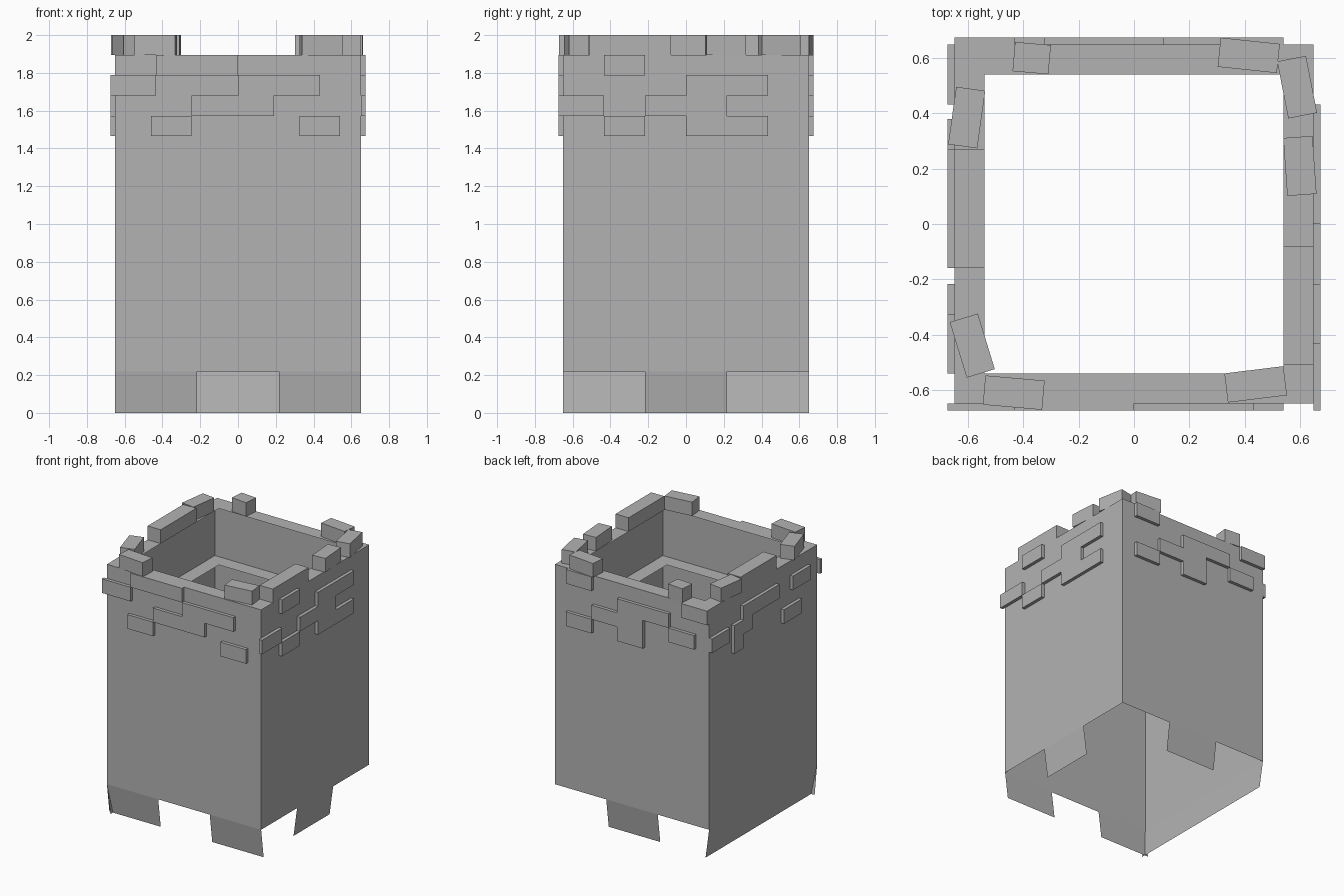
import bpy, bmesh
from math import radians
from mathutils import Matrix, Vector

cube = bpy.data.objects.get("Cube")
if cube:
    bpy.data.objects.remove(cube, do_unlink=True)

stone = bpy.data.materials.new("grey_stone")
stone.use_nodes = True
grey = (0.45, 0.45, 0.45, 1)
stone.diffuse_color = grey
stone.node_tree.nodes["Principled BSDF"].inputs["Base Color"].default_value = grey

HALF, INNER, PROUD = 0.65, 0.54, 0.025
BASE, RIM, TOP, ROW = 0.22, 1.895, 2.0, 0.1075
FIRST = RIM - 4 * ROW

# Each side is laid out facing the front, then turned about z
TURN = {side: Matrix.Rotation(radians(a), 4, 'Z')
        for side, a in (("front", 0), ("right", 90), ("back", 180), ("left", 270))}


def finish(bm, name):
    mesh = bpy.data.meshes.new(name)
    bm.to_mesh(mesh)
    bm.free()
    mesh.materials.append(stone)
    obj = bpy.data.objects.new(name, mesh)
    bpy.context.collection.objects.link(obj)
    return obj


def add_box(bm, lo, hi, matrix=Matrix()):
    lo, hi = Vector(lo), Vector(hi)
    place = Matrix.Translation((lo + hi) / 2) @ Matrix.Diagonal((*(hi - lo), 1))
    bmesh.ops.create_cube(bm, size=1, matrix=matrix @ place)


def add_quad(bm, points, matrix=Matrix()):
    bm.faces.new([bm.verts.new(matrix @ Vector(p)) for p in points])


# Thin outer walls
bm = bmesh.new()
for turn in TURN.values():
    add_quad(bm, [(-HALF, -HALF, BASE), (HALF, -HALF, BASE),
                  (HALF, -HALF, RIM), (-HALF, -HALF, RIM)], turn)
bmesh.ops.remove_doubles(bm, verts=bm.verts, dist=0.0001)
finish(bm, "tower_walls")

# Flat walkway rings: the top rim and the ledge inside
for name, z in (("top_rim", RIM), ("inner_ledge", FIRST)):
    bm = bmesh.new()
    for turn in TURN.values():
        add_quad(bm, [(-HALF, -HALF, z), (HALF, -HALF, z),
                      (INNER, -INNER, z), (-INNER, -INNER, z)], turn)
    bmesh.ops.remove_doubles(bm, verts=bm.verts, dist=0.0001)
    finish(bm, name)

# Broken foot flaps, leaning slightly inwards
FLAPS = {"front": [(-HALF, -0.217), (0.217, HALF)], "right": [(-0.217, 0.217)],
         "back": [(-0.217, 0.217)], "left": [(-HALF, HALF)]}
for side, spans in FLAPS.items():
    bm = bmesh.new()
    for a, b in spans:
        add_quad(bm, [(a, -HALF + 0.03, 0), (b, -HALF + 0.03, 0),
                      (b, -HALF, BASE), (a, -HALF, BASE)], TURN[side])
    finish(bm, side + "_foot_flaps")

# Proud bricks: row from the bottom, then start and end along the side
BRICKS = {
    "front": [(0, -0.46, -0.245), (0, 0.325, 0.54), (1, -0.245, 0.19),
              (2, -0.675, -0.433), (2, 0, 0.433), (3, -0.433, 0)],
    "right": [(0, -0.433, -0.217), (0, 0, 0.433), (1, -0.675, -0.433),
              (1, -0.217, 0.217), (2, 0, 0.433), (3, -0.433, -0.217)],
    "back": [(0, -0.54, -0.325), (0, -0.108, 0.108), (1, -0.325, 0.108),
             (1, 0.325, 0.54), (2, -0.108, 0.325), (3, -0.54, -0.325),
             (3, 0.433, 0.65)],
    "left": [(1, -0.65, -0.433), (0, -0.38, -0.27), (1, -0.38, -0.16),
             (2, -0.27, 0.16), (0, 0.217, 0.433), (2, 0.325, 0.54)],
}
for side, bricks in BRICKS.items():
    bm = bmesh.new()
    for row, a, b in bricks:
        z = FIRST + row * ROW
        add_box(bm, (a, -HALF - PROUD, z), (b, -HALF, z + ROW), TURN[side])
    finish(bm, side + "_bricks")

# Straight bricks still in place on the rim
bm = bmesh.new()
add_box(bm, (INNER, -0.51, RIM), (HALF, -0.08, TOP))
add_box(bm, (-HALF, -0.16, RIM), (-INNER, 0.27, TOP))
finish(bm, "straight_rim_bricks")

# Loose bricks on the rim: centre, length and turn in degrees
LOOSE = [(-0.37, 0.60, 0.13, -5), (0.415, 0.61, 0.215, -6),
         (0.59, 0.495, 0.21, 101), (0.60, 0.21, 0.21, 94),
         (0.44, -0.58, 0.215, 7), (-0.435, -0.61, 0.215, -5),
         (-0.585, -0.44, 0.21, 107), (-0.605, 0.385, 0.21, 82)]
for i, (x, y, length, angle) in enumerate(LOOSE, 1):
    bm = bmesh.new()
    place = Matrix.Translation((x, y, 0)) @ Matrix.Rotation(radians(angle), 4, 'Z')
    add_box(bm, (-length / 2, -0.053, RIM), (length / 2, 0.053, TOP), place)
    finish(bm, f"loose_rim_brick_{i}")
